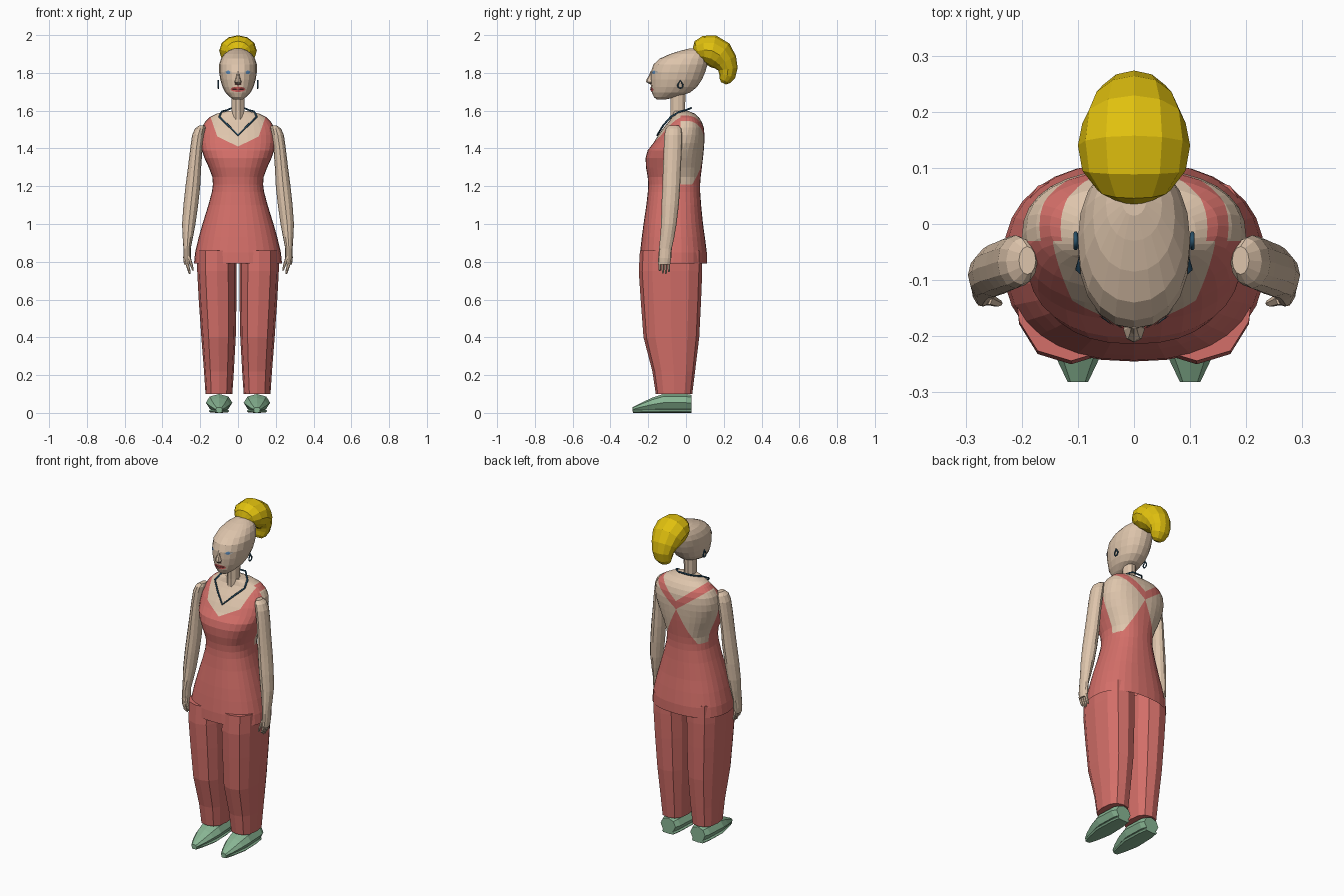
import bpy, bmesh, math
from mathutils import Vector
from mathutils.bvhtree import BVHTree

if "Cube" in bpy.data.objects:
    bpy.data.objects.remove(bpy.data.objects["Cube"])


def material(name, r, g, b):
    m = bpy.data.materials.new(name)
    lin = [((c / 255 + 0.055) / 1.055) ** 2.4 for c in (r, g, b)]
    m.diffuse_color = (*lin, 1)
    m.use_nodes = True
    m.node_tree.nodes["Principled BSDF"].inputs["Base Color"].default_value = m.diffuse_color
    return m


SKIN = material("skin", 222, 197, 172)
RED = material("coral_cloth", 212, 111, 105)
GREEN = material("green_shoe", 137, 182, 148)
YELLOW = material("blonde_hair", 224, 192, 14)
BLUE = material("dark_blue_jewellery", 42, 82, 106)
LIPS = material("lip_red", 198, 88, 86)
EYE = material("eye_blue", 90, 135, 180)
WHITE = material("eye_grey", 190, 182, 172)
DARK = material("nostril_brown", 75, 50, 45)


def add_object(name, bm, mats, mirror=False):
    bmesh.ops.recalc_face_normals(bm, faces=bm.faces)
    me = bpy.data.meshes.new(name)
    bm.to_mesh(me)
    bm.free()
    ob = bpy.data.objects.new(name, me)
    bpy.context.collection.objects.link(ob)
    for m in mats:
        me.materials.append(m)
    if mirror:
        ob.modifiers.new("mirror", 'MIRROR').use_mirror_merge = False
    return ob


def skin_rings(rings, bottom=True):
    """Bridge equal-length rings of points and cap the ends."""
    bm = bmesh.new()
    vs = [[bm.verts.new(p) for p in r] for r in rings]
    n = len(vs[0])
    for a, b in zip(vs, vs[1:]):
        for i in range(n):
            j = (i + 1) % n
            bm.faces.new((a[i], a[j], b[j], b[i]))
    if bottom:
        bm.faces.new(vs[0])
    bm.faces.new(vs[-1])
    return bm


def loft(sections, n, axis='z', p=2.0, bottom=True):
    """Sections are (position, a_min, a_max, b_min, b_max) along an axis."""
    rings = []
    for t, a0, a1, b0, b1 in sections:
        ring = []
        for i in range(n):
            th = 2 * math.pi * i / n
            c, s = math.cos(th), math.sin(th)
            a = (a0 + a1) / 2 + (a1 - a0) / 2 * math.copysign(abs(c) ** (2 / p), c)
            b = (b0 + b1) / 2 + (b1 - b0) / 2 * math.copysign(abs(s) ** (2 / p), s)
            ring.append((a, b, t) if axis == 'z' else (a, t, b))
        rings.append(ring)
    return skin_rings(rings, bottom)


# Tunic and upper body: (z, half width, front, back)
body = [(0.79, .233, -.245, .11), (0.85, .227, -.243, .11), (0.93, .208, -.234, .10),
        (1.0, .188, -.225, .09), (1.1, .157, -.21, .08), (1.17, .138, -.202, .075),
        (1.21, .133, -.2, .075), (1.25, .136, -.203, .078), (1.3, .155, -.212, .084),
        (1.35, .178, -.214, .09), (1.39, .192, -.203, .094), (1.43, .2, -.172, .097),
        (1.47, .2, -.147, .098), (1.51, .192, -.118, .094), (1.54, .175, -.093, .084),
        (1.565, .15, -.075, .068), (1.585, .11, -.068, .045), (1.597, .06, -.065, .015)]
bm = loft([(z, -w, w, f, b) for z, w, f, b in body], 32, p=2.35, bottom=False)


def cut(point, normal, test):
    faces = [f for f in bm.faces if test(f.calc_center_median())]
    geom = set(faces)
    for f in faces:
        geom.update(f.verts)
        geom.update(f.edges)
    bmesh.ops.bisect_plane(bm, geom=list(geom), dist=1e-5, plane_co=point, plane_no=normal)


def cut_line(x0, z0, x1, z1, test):
    for s in (1, -1):
        cut((s * x0, 0, z0), (-s * (z1 - z0), 0, x1 - x0), test)


SPLIT = -0.03
cut((0, SPLIT, 0), (0, 1, 0), lambda c: c.z > 1.18)
front = lambda c: c.y < SPLIT and c.z > 1.39
back_low = lambda c: c.y > SPLIT and 1.21 < c.z < 1.46
back_high = lambda c: c.y > SPLIT and c.z > 1.39
cut_line(0, 1.41, .11, 1.464, front)
cut_line(.11, 1.464, .145, 1.564, front)
cut_line(0, 1.42, .1, 1.22, back_low)
cut_line(0, 1.42, .1, 1.495, back_high)
cut_line(0, 1.47, .1, 1.55, back_high)
# Bare neckline and open back are skin, the rest is cloth
for f in bm.faces:
    c = f.calc_center_median()
    x, z = abs(c.x), c.z
    if c.y < SPLIT:
        bare = z > 1.41 + .49 * x and x < .11 + .35 * (z - 1.464)
    else:
        bare = (z > 1.21 and x > (1.42 - z) * .5 and z < 1.42 + .75 * x) or z > 1.47 + .8 * x
    f.material_index = 1 if bare else 0
add_object("tunic_and_chest", bm, [RED, SKIN])

# Trousers
add_object("trouser_leg", loft([
    (.1, .03, .172, -.16, .033), (.22, .022, .18, -.178, .048), (.4, .012, .194, -.225, .07),
    (.6, .008, .208, -.24, .08), (.75, .008, .216, -.25, .086), (.86, .008, .216, -.244, .086)],
    12, p=2.5), [RED], True)

# Shoes
add_object("shoe", loft([
    (.03, .05, .15, .008, .095), (0, .037, .163, .008, .1), (-.12, .03, .17, .008, .1),
    (-.18, .042, .158, .008, .08), (-.24, .062, .138, .008, .052), (-.282, .082, .118, .008, .03)],
    8, 'y'), [GREEN], True)
add_object("shoe_sole", loft([
    (.03, .06, .14, 0, .02), (-.02, .05, .15, 0, .02), (-.14, .045, .155, 0, .02),
    (-.24, .068, .132, 0, .02), (-.28, .084, .116, 0, .02)], 8, 'y', p=4), [GREEN], True)

# Arms and hands
add_object("arm", loft([
    (.785, .25, .286, -.147, -.085), (.82, .25, .29, -.147, -.078), (.87, .25, .289, -.143, -.075),
    (.93, .238, .293, -.137, -.062), (1.0, .225, .296, -.132, -.05), (1.1, .211, .289, -.13, -.038),
    (1.2, .2, .278, -.125, -.031), (1.3, .195, .265, -.122, -.027), (1.4, .188, .253, -.118, -.022),
    (1.47, .178, .243, -.115, -.02), (1.505, .172, .228, -.108, -.025), (1.522, .175, .205, -.09, -.04)],
    12), [SKIN], True)
for k, tip in enumerate((.75, .737, .735, .745)):
    y = -.138 + k * .016
    add_object("finger", loft([(tip, .25, .26, y - .005, y + .004), (.76, .253, .269, y - .008, y + .007),
                               (.8, .262, .282, y - .009, y + .008)], 6), [SKIN], True)
add_object("thumb", loft([(.755, .234, .243, -.146, -.136), (.78, .238, .253, -.148, -.132),
                          (.83, .252, .27, -.145, -.12)], 6), [SKIN], True)

# Neck and head
add_object("neck", loft([(1.53, -.035, .035, -.087, 0), (1.6, -.035, .035, -.083, -.003),
                         (1.73, -.035, .035, -.085, 0)], 10), [SKIN])
head_rings = [(1.66, .025, -.155, -.105), (1.672, .043, -.17, -.05), (1.695, .066, -.18, .02),
              (1.725, .082, -.184, .058), (1.765, .094, -.187, .085), (1.805, .1, -.186, .102),
              (1.845, .1, -.172, .114), (1.875, .09, -.14, .115), (1.9, .073, -.085, .11),
              (1.917, .05, -.03, .1), (1.928, .022, .015, .075)]
head = add_object("head", loft([(z, -w, w, f, b) for z, w, f, b in head_rings], 20, p=2.15), [SKIN])
add_object("nose", loft([(1.742, -.01, .01, -.195, -.17), (1.752, -.019, .019, -.211, -.165),
                         (1.765, -.014, .014, -.21, -.165), (1.785, -.009, .009, -.197, -.165),
                         (1.81, -.006, .006, -.187, -.165)], 8), [SKIN])

# Face details laid on the head surface
tree = BVHTree.FromPolygons([v.co for v in head.data.vertices],
                            [p.vertices[:] for p in head.data.polygons])


def patch(name, cx, cz, w, h, mat, lift, mirror=False):
    b = bmesh.new()

    def drop(x, z):
        hit = tree.ray_cast(Vector((x, -1, z)), Vector((0, 1, 0)))[0]
        return b.verts.new((x, hit.y - lift, z))
    mid = drop(cx, cz)
    rim = [drop(cx + w * math.cos(t * math.pi / 6), cz + h * math.sin(t * math.pi / 6))
           for t in range(12)]
    for i in range(12):
        b.faces.new((mid, rim[i], rim[(i + 1) % 12]))
    for f in b.faces:
        f.normal_update()
    ob = add_object(name, b, [mat], mirror)
    if ob.data.polygons[0].normal.y > 0:
        ob.data.flip_normals()


patch("eye", .053, 1.803, .019, .009, WHITE, .003, True)
patch("iris", .052, 1.803, .011, .009, EYE, .005, True)
patch("nostrils", 0, 1.741, .019, .007, DARK, .004)
patch("lips", 0, 1.713, .04, .014, LIPS, .005)
patch("mouth_line", 0, 1.713, .03, .0022, DARK, .007)

# Ponytail: rings follow a bending path (y, z, tilt, half width, half height)
tail = [(.042, 1.905, 15, .03, .025), (.06, 1.915, 15, .065, .055), (.095, 1.922, 5, .092, .074),
        (.14, 1.917, -12, .1, .084), (.18, 1.893, -38, .092, .08), (.207, 1.858, -60, .077, .066),
        (.222, 1.82, -82, .064, .052), (.218, 1.785, -105, .055, .044),
        (.205, 1.758, -115, .04, .03), (.198, 1.745, -115, .02, .014)]
rings = []
for y, z, tilt, w, h in tail:
    a = math.radians(tilt)
    rings.append([(w * math.cos(t), y - h * math.sin(t) * math.sin(a), z + h * math.sin(t) * math.cos(a))
                  for t in (2 * math.pi * i / 12 for i in range(12))])
add_object("ponytail", skin_rings(rings), [YELLOW])


# Jewellery: round wire along a closed path
def wire(name, pts, radius, mirror=False):
    cu = bpy.data.curves.new(name, 'CURVE')
    cu.dimensions = '3D'
    cu.bevel_depth = radius
    cu.bevel_resolution = 1
    sp = cu.splines.new('POLY')
    sp.points.add(len(pts) - 1)
    for q, p in zip(sp.points, pts):
        q.co = (*p, 1)
    sp.use_cyclic_u = True
    cu.materials.append(BLUE)
    ob = bpy.data.objects.new(name, cu)
    bpy.context.collection.objects.link(ob)
    if mirror:
        ob.modifiers.new("mirror", 'MIRROR')


half = [(.05, -.122, 1.52), (.1, -.08, 1.568), (.085, -.03, 1.596), (.058, .0, 1.603), (.032, .027, 1.614)]
wire("necklace", [(0, -.152, 1.47)] + half + [(-x, y, z) for x, y, z in reversed(half)], .005)
wire("earring", [(.104, -.03 + .014 * math.sin(t), 1.733 - .015 * math.cos(t) + (.012 if k == 5 else 0))
                 for k, t in enumerate(2 * math.pi * i / 10 for i in range(10))], .004, True)
